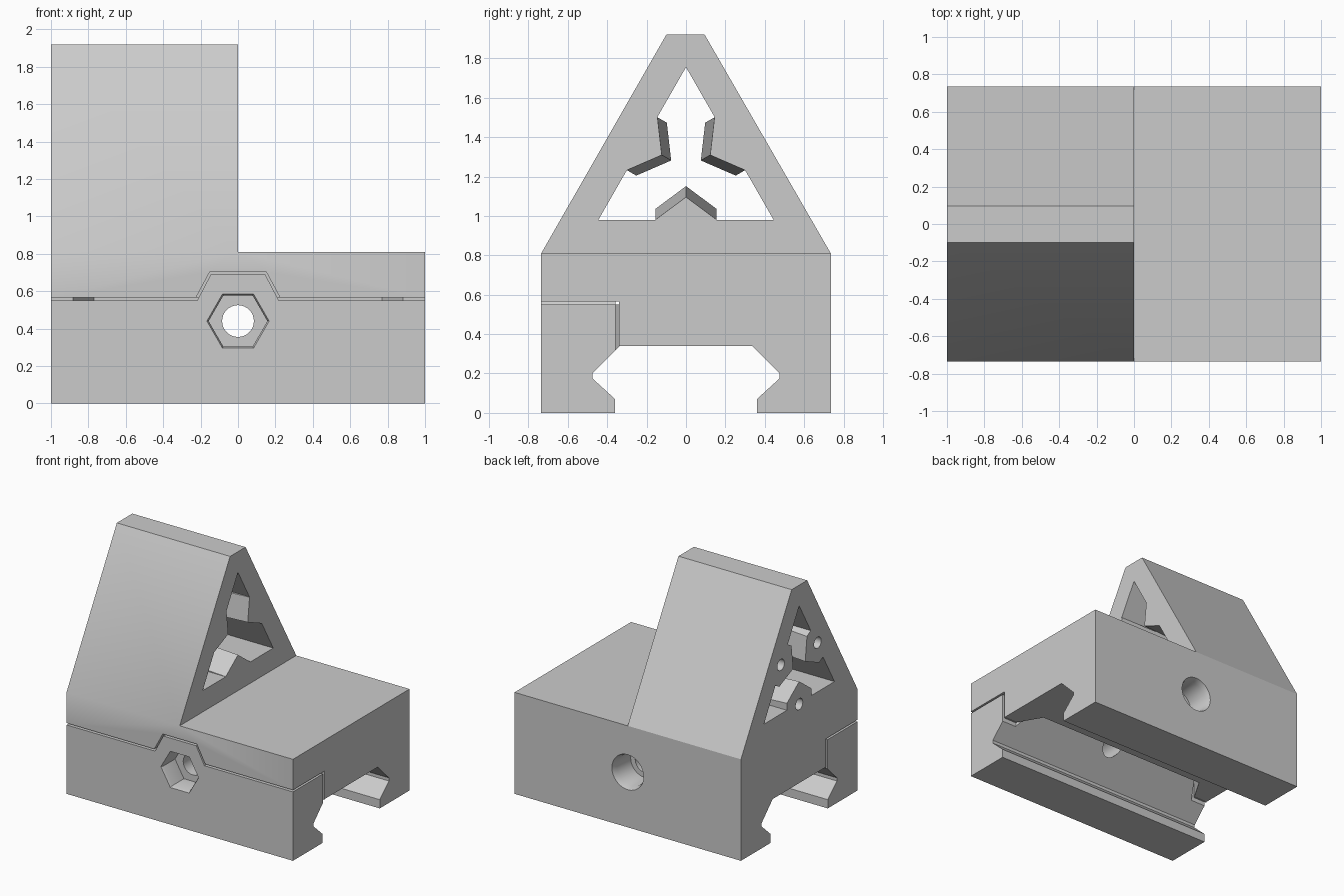
import bpy, bmesh, math
from mathutils import Matrix, Vector

if "Cube" in bpy.data.objects:
    bpy.data.objects.remove(bpy.data.objects["Cube"], do_unlink=True)

grey = bpy.data.materials.new("plain grey")
grey.use_nodes = True
grey.diffuse_color = (0.6, 0.6, 0.6, 1)
grey.node_tree.nodes["Principled BSDF"].inputs["Base Color"].default_value = (0.6, 0.6, 0.6, 1)


def finish(name, bm):
    bmesh.ops.recalc_face_normals(bm, faces=bm.faces)
    mesh = bpy.data.meshes.new(name)
    bm.to_mesh(mesh)
    bm.free()
    mesh.materials.append(grey)
    obj = bpy.data.objects.new(name, mesh)
    bpy.context.collection.objects.link(obj)
    return obj


def loft(name, rings):
    """Closed solid through two matching rings of points."""
    bm = bmesh.new()
    a, b = [[bm.verts.new(p) for p in ring] for ring in rings]
    bm.faces.new(a)
    bm.faces.new(b)
    n = len(a)
    for i in range(n):
        j = (i + 1) % n
        bm.faces.new((a[i], a[j], b[j], b[i]))
    return finish(name, bm)


def place(axis, p, d):
    u, v = p
    return {"x": (d, u, v), "y": (u, d, v), "z": (u, v, d)}[axis]


def prism(name, axis, pts, lo, hi):
    return loft(name, [[place(axis, p, d) for p in pts] for d in (lo, hi)])


def tube(name, axis, centre, r1, r2, lo, hi, sides=32):
    def ring(r, d):
        angles = [i * math.tau / sides for i in range(sides)]
        return [place(axis, (centre[0] + r * math.cos(t), centre[1] + r * math.sin(t)), d)
                for t in angles]
    return loft(name, [ring(r1, lo), ring(r2, hi)])


def combine(obj, other, operation="DIFFERENCE"):
    mod = obj.modifiers.new("combine", "BOOLEAN")
    mod.operation, mod.object, mod.solver = operation, other, "EXACT"
    bpy.context.view_layer.objects.active = obj
    bpy.ops.object.modifier_apply(modifier=mod.name)
    bpy.data.objects.remove(other, do_unlink=True)


def both(half):
    """Mirror a half outline across its first coordinate."""
    return half + [(-u, v) for u, v in reversed(half)]


FRONT, BACK = -0.735, 0.735
BOLT = (0, 0.44)

# Main body: rail channel and tower in one cross-section
rail = [(-0.36, 0), (-0.36, 0.07), (-0.475, 0.175), (-0.475, 0.2), (-0.335, 0.34)]
outline = [(FRONT, 0)] + both(rail) + [
    (BACK, 0), (BACK, 0.81), (0.095, 1.92), (-0.1, 1.92), (FRONT, 0.81)]
body = prism("mount_body", "x", outline, -1, 1)
combine(body, prism("tower_trim", "y", [(0, 0.81), (2, 0.81), (2, 3), (0, 3)], -2, 2))

# Seat and pocket for the clamp jaw
seat = both([(2, -1), (2, 0.565), (0.225, 0.565), (0.15, 0.705)])
combine(body, prism("seat_cut", "y", seat, -2, -0.34))
pocket = both([(0.9, -0.5), (0.885, -0.345), (0.77, -0.15)])
combine(body, prism("pocket_cut", "z", pocket, 0.1, 0.565))

# Triangular window with three tapered screw bosses
combine(body, prism("window_cut", "x", [(-0.445, 0.98), (0.445, 0.98), (0, 1.755)], -2, 1))
CENTRE = Vector((0, 0, 1.238))
for k in range(3):
    turn = (Matrix.Translation(CENTRE) @ Matrix.Rotation(k * math.tau / 3, 4, "X")
            @ Matrix.Translation(-CENTRE))
    rings = []
    for x, rise in ((0, 0.001), (-1, 0.056)):
        shape = [(-0.155, 0.93), (0.155, 0.93), (0.155, 0.98 + rise),
                 (0, 1.095 + rise), (-0.155, 0.98 + rise)]
        rings.append([turn @ Vector((x, y, z)) for y, z in shape])
    combine(body, loft("boss", rings), "UNION")
    hole = turn @ Vector((0, 0, 0.97))
    combine(body, tube("screw_hole", "x", (hole.y, hole.z), 0.045, 0.045, -1.1, -0.5, 24))

# Bolt hole with a stepped recess at the back
combine(body, tube("bolt_cut", "y", BOLT, 0.085, 0.085, -1, 1))
combine(body, tube("head_cut", "y", BOLT, 0.125, 0.125, 0.52, 1))
combine(body, tube("rim_cut", "y", BOLT, 0.125, 0.145, 0.69, 0.75))

# Clamp jaw: hooked section with a tapered tongue
hook = [(FRONT, 0)] + rail[:4] + [(-0.17, 0.505), (-0.17, 0.55), (FRONT, 0.55)]
jaw = prism("clamp_jaw", "x", hook, -1, 1)
plan = both([(1.5, -1), (1.5, -0.359), (0.87, -0.359), (0.755, -0.16)])
combine(jaw, prism("jaw_plan", "z", plan, -1, 1), "INTERSECT")
bump = both([(0.228, 0.53), (0.218, 0.55), (0.145, 0.69)])
combine(jaw, prism("jaw_bump", "y", bump, FRONT, -0.359), "UNION")

# Hexagonal nut pocket in the jaw
combine(jaw, tube("bolt_cut", "y", BOLT, 0.085, 0.085, -1, 1))
combine(jaw, tube("nut_cut", "y", BOLT, 0.157, 0.157, -1, -0.57, 6))
combine(jaw, tube("nut_rim_cut", "y", BOLT, 0.169, 0.157, -0.74, -0.715, 6))

# Smooth the bores and the front slope, keep real edges sharp
for obj in (body, jaw):
    bpy.ops.object.select_all(action="DESELECT")
    obj.select_set(True)
    bpy.context.view_layer.objects.active = obj
    bpy.ops.object.shade_smooth_by_angle(angle=math.radians(29.9))
